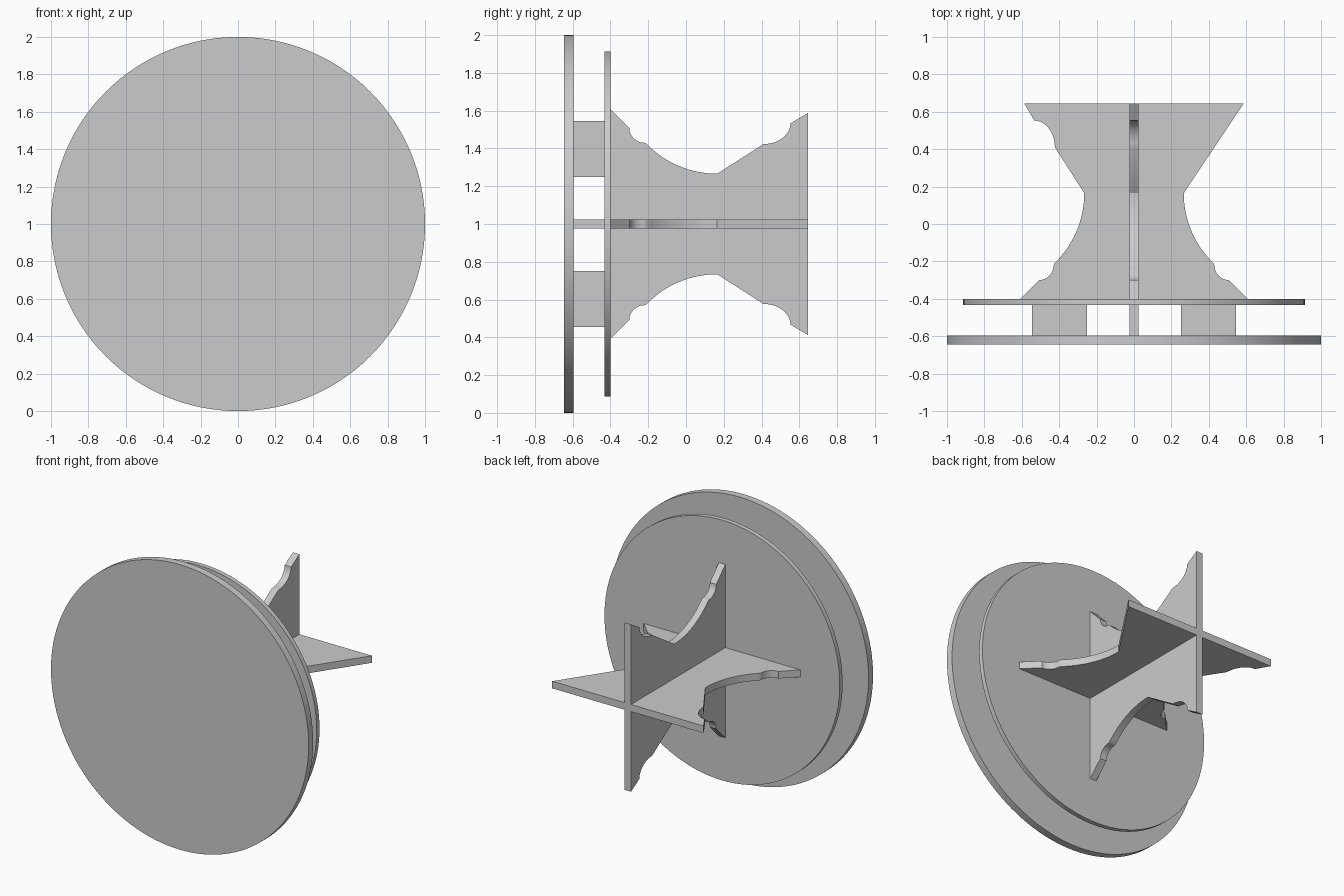
import bpy, bmesh
from math import sin, cos, pi, radians
from mathutils import Matrix, Vector

if "Cube" in bpy.data.objects:
    bpy.data.objects.remove(bpy.data.objects["Cube"])

CZ = 1.0       # height of the central axis
THICK = 0.05   # thickness of the crossed plates


def finish(bm, name):
    bmesh.ops.recalc_face_normals(bm, faces=bm.faces)
    mesh = bpy.data.meshes.new(name)
    bm.to_mesh(mesh)
    bm.free()
    ob = bpy.data.objects.new(name, mesh)
    bpy.context.collection.objects.link(ob)
    bpy.ops.object.select_all(action='DESELECT')
    ob.select_set(True)
    bpy.context.view_layer.objects.active = ob
    bpy.ops.object.shade_smooth_by_angle(angle=radians(30))
    return ob


def disc(name, radius, y0, y1):
    bm = bmesh.new()
    place = Matrix.Translation((0, (y0 + y1) / 2, CZ)) @ Matrix.Rotation(pi / 2, 4, 'X')
    bmesh.ops.create_cone(bm, cap_ends=True, segments=128, radius1=radius,
                          radius2=radius, depth=y1 - y0, matrix=place)
    return finish(bm, name)


def arc(cy, cr, ry, rr, a0, a1, n):
    """Points (y, r) along an elliptical arc, angles in degrees."""
    angles = [radians(a0 + (a1 - a0) * i / n) for i in range(n + 1)]
    return [(cy + ry * cos(a), cr + rr * sin(a)) for a in angles]


def edge(notched):
    """Half outline of a plate, from the mounting tab to the free end."""
    pts = [(-0.40, 0.25), (-0.60, 0.25), (-0.60, 0.545), (-0.40, 0.545), (-0.40, 0.608)]
    pts += arc(-0.22, 0.507, 0.08, 0.077, 180, 270, 8)        # small notch
    pts += arc(0.165, 0.786, 0.52, 0.52, 224, 270, 16)        # long sweep
    if notched:
        pts += arc(0.41, 0.533, 0.143, 0.11, 270, 360, 10)    # larger notch
    return pts + [(0.645, 0.587)]


def plate(name, side_a, side_b, axis, normal):
    outline = side_a + [(y, -r) for y, r in reversed(side_b)]
    axis, normal = Vector(axis), Vector(normal)
    bm = bmesh.new()
    base = Vector((0, 0, CZ)) - normal * THICK / 2
    face = bm.faces.new([bm.verts.new(base + Vector((0, y, 0)) + axis * r)
                         for y, r in outline])
    ext = bmesh.ops.extrude_face_region(bm, geom=[face], use_keep_orig=True)
    bmesh.ops.translate(bm, vec=normal * THICK,
                        verts=[v for v in ext['geom'] if isinstance(v, bmesh.types.BMVert)])
    return finish(bm, name)


# Round seat and backing disc
disc("seat_disc", 1.0, -0.645, -0.595)
disc("backing_disc", 0.913, -0.432, -0.40)

# Two crossed plates; the horizontal one has a straight right edge
plate("vertical_plate", edge(True), edge(True), (0, 0, 1), (1, 0, 0))
plate("horizontal_plate", edge(False), edge(True), (1, 0, 0), (0, 0, 1))
